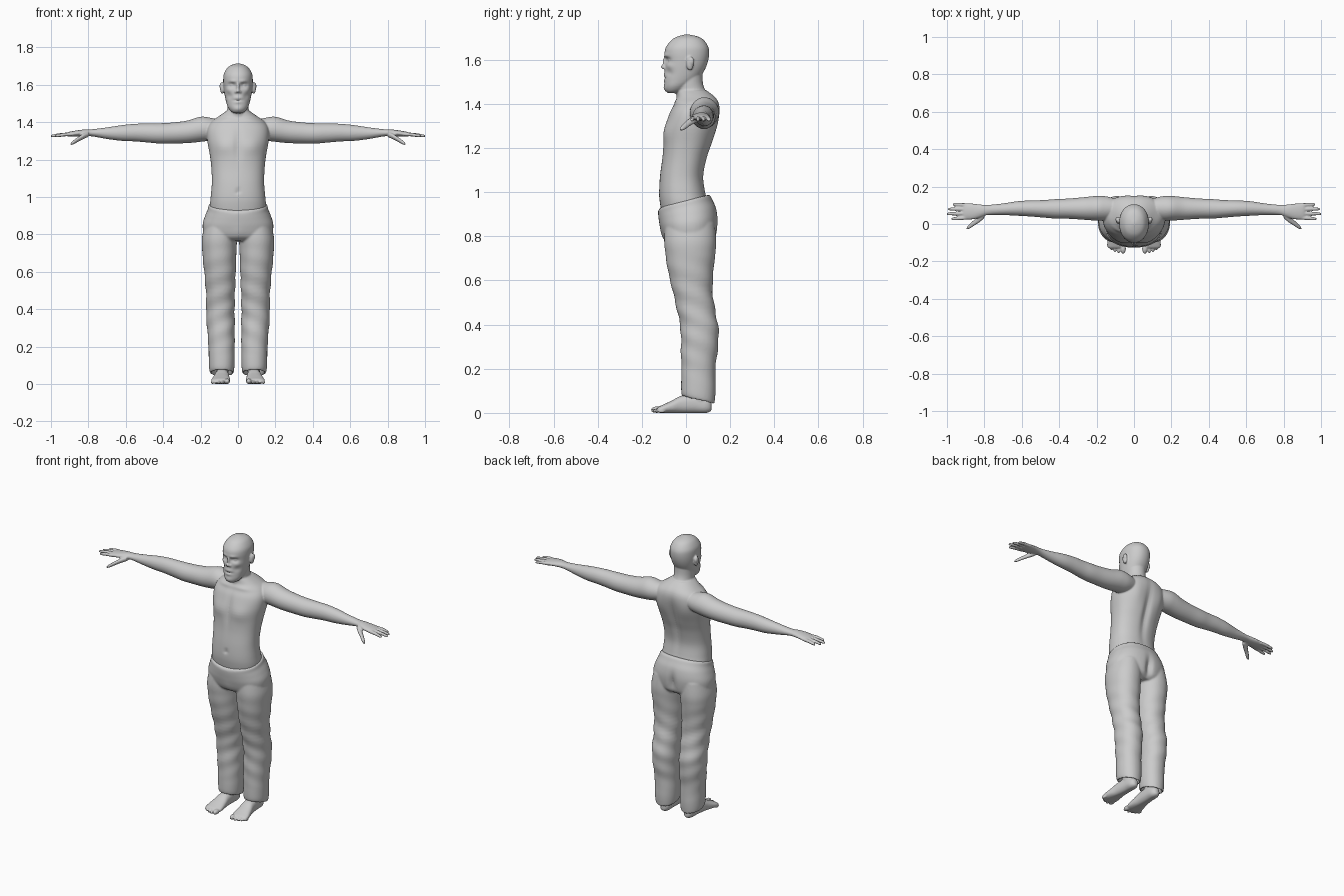
import bpy, bmesh, math
from mathutils import Vector, Matrix

ORDER = {'x': lambda t, u, v: (t, u, v),
         'y': lambda t, u, v: (u, t, v),
         'z': lambda t, u, v: (u, v, t)}


def spline(rows, sub):
    """Catmull-Rom interpolation of the section rows."""
    out = []
    for i in range(len(rows) - 1):
        a, b, c, d = (rows[max(i - 1, 0)], rows[i], rows[i + 1], rows[min(i + 2, len(rows) - 1)])
        for k in range(sub):
            s = k / sub
            out.append([0.5 * (2 * q + (r - p) * s + (2 * p - 5 * q + 4 * r - w) * s * s
                               + (3 * q - p - 3 * r + w) * s ** 3) for p, q, r, w in zip(a, b, c, d)])
    out.append(list(rows[-1]))
    return out


def loft(bm, axis, rows, n=48, sub=5, power=2.0):
    """Closed skin through rows of (t, centre u, centre v, radius u, radius v)."""
    rings = []
    for t, u, v, ru, rv in spline(rows, sub):
        ring = []
        for k in range(n):
            a = 2 * math.pi * k / n
            c, s = math.cos(a), math.sin(a)
            cu = math.copysign(abs(c) ** (2 / power), c)
            sv = math.copysign(abs(s) ** (2 / power), s)
            ring.append(bm.verts.new(ORDER[axis](t, u + ru * cu, v + rv * sv)))
        rings.append(ring)
    faces = [bm.faces.new(rings[0]), bm.faces.new(rings[-1])]
    for a, b in zip(rings, rings[1:]):
        faces += [bm.faces.new((a[k], a[(k + 1) % n], b[(k + 1) % n], b[k])) for k in range(n)]
    bmesh.ops.recalc_face_normals(bm, faces=faces)
    return [v for r in rings for v in r]


def body_loft(bm, rows, **kw):
    """Upright centred loft from rows of (z, half width, front y, back y)."""
    return loft(bm, 'z', [(z, 0, (f + b) / 2, w, (b - f) / 2) for z, w, f, b in rows], **kw)


def blob(bm, centre, radii):
    m = Matrix.Translation(centre) @ Matrix.Diagonal((*radii, 1))
    bmesh.ops.create_uvsphere(bm, u_segments=24, v_segments=16, radius=1, matrix=m)


def bump(verts, centre, radii, offset):
    """Push the surface softly around a point, on both sides."""
    for sx in ((1, -1) if centre[0] else (1,)):
        for v in verts:
            d = sum(((v.co[i] - centre[i] * (sx if i == 0 else 1)) / radii[i]) ** 2 for i in range(3))
            if d < 9:
                v.co += Vector((offset[0] * sx, offset[1], offset[2])) * math.exp(-d)


def mirror(bm):
    """Copy everything so far to the other side."""
    new = bmesh.ops.duplicate(bm, geom=bm.verts[:] + bm.edges[:] + bm.faces[:])['geom']
    for v in new:
        if isinstance(v, bmesh.types.BMVert):
            v.co.x *= -1
    bmesh.ops.reverse_faces(bm, faces=[f for f in new if isinstance(f, bmesh.types.BMFace)])


def finish(bm, name, voxel, smooth):
    """Fuse the overlapping parts into one smooth skin."""
    me = bpy.data.meshes.new(name)
    bm.to_mesh(me)
    bm.free()
    ob = bpy.data.objects.new(name, me)
    bpy.context.collection.objects.link(ob)
    r = ob.modifiers.new("fuse", 'REMESH')
    r.mode, r.voxel_size, r.use_smooth_shade = 'VOXEL', voxel, True
    s = ob.modifiers.new("soften", 'SMOOTH')
    s.factor, s.iterations = 0.5, smooth
    return ob


# ---------- upper body ----------
bm = bmesh.new()
# arm and palm
arm = loft(bm, 'x', [
    (.08, .085, 1.365, .045, .045), (.15, .084, 1.362, .064, .06), (.20, .084, 1.360, .066, .065),
    (.27, .083, 1.348, .060, .060), (.35, .082, 1.342, .054, .056), (.42, .081, 1.340, .052, .054),
    (.48, .081, 1.342, .047, .051), (.55, .083, 1.344, .043, .047), (.62, .083, 1.342, .039, .042),
    (.70, .079, 1.341, .031, .031), (.78, .075, 1.343, .027, .019), (.82, .070, 1.343, .034, .018),
    (.86, .067, 1.340, .042, .016), (.90, .067, 1.336, .043, .013), (.915, .067, 1.334, .038, .009)])
bump(arm, (.2, .08, 1.43), (.06, .06, .03), (0, 0, .004))
# fingers: base y, tip y, tip x
for y0, y1, x1 in ((.034, .027, .978), (.057, .054, 1.003), (.079, .080, .995), (.101, .105, .97)):
    L = x1 - .88
    loft(bm, 'x', [(.88 + L * s, y0 + (y1 - y0) * s, 1.336 - .011 * s * s, r, r) for s, r in
                   ((0, .009), (.4, .0098), (.65, .0092), (.88, .0082), (.97, .006), (1, .002))], n=20)
# thumb
loft(bm, 'x', [(.80, .050, 1.335, .018, .014), (.825, .030, 1.325, .020, .015), (.85, .010, 1.311, .016, .013),
               (.872, -.007, 1.297, .014, .012), (.888, -.019, 1.287, .010, .009), (.896, -.024, 1.282, .003, .003)], n=24)
# ear
blob(bm, (.084, .018, 1.582), (.012, .017, .031))
blob(bm, (.089, .024, 1.592), (.010, .014, .020))
# eyeball
blob(bm, (.031, -.069, 1.597), (.013, .012, .010))
# nostril wing
blob(bm, (.011, -.094, 1.562), (.008, .010, .008))
mirror(bm)

# torso
torso = body_loft(bm, [
    (.88, .145, -.105, .105), (.95, .150, -.118, .100), (1.00, .146, -.122, .088), (1.07, .140, -.118, .080),
    (1.15, .142, -.108, .095), (1.22, .150, -.102, .118), (1.30, .164, -.092, .140), (1.36, .165, -.074, .152),
    (1.40, .145, -.052, .150), (1.43, .105, -.040, .133), (1.46, .062, -.038, .095)], n=96, power=2.3)
bump(torso, (.075, -.09, 1.27), (.06, .05, .045), (0, -.010, 0))      # chest muscle
bump(torso, (0, -.1, 1.28), (.018, .06, .09), (0, .008, 0))           # breastbone
bump(torso, (.09, .14, 1.30), (.05, .05, .07), (0, .009, 0))          # shoulder blade
bump(torso, (0, .12, 1.20), (.022, .07, .16), (0, -.014, 0))          # spine furrow
bump(torso, (0, -.12, 1.03), (.012, .03, .012), (0, .008, 0))         # navel
bump(torso, (.085, -.05, 1.41), (.07, .03, .012), (0, -.006, .002))   # collar bone
# neck
body_loft(bm, [(1.38, .075, -.04, .125), (1.42, .066, -.042, .115), (1.46, .058, -.044, .088),
               (1.50, .057, -.045, .076), (1.57, .058, -.03, .076)])
# head
head = body_loft(bm, [
    (1.448, .020, -.080, -.045), (1.458, .038, -.091, -.015), (1.48, .054, -.097, .015), (1.51, .064, -.097, .056),
    (1.55, .072, -.096, .083), (1.59, .077, -.094, .099), (1.63, .079, -.097, .105), (1.66, .075, -.089, .100),
    (1.69, .057, -.064, .079), (1.705, .036, -.037, .052), (1.714, .008, -.004, .012)], n=96, sub=8, power=2.15)
bump(head, (.032, -.088, 1.598), (.019, .04, .013), (0, .014, 0))     # eye socket
bump(head, (.028, -.09, 1.618), (.022, .03, .008), (0, -.006, 0))     # brow
bump(head, (.05, -.075, 1.572), (.018, .03, .014), (.002, -.004, 0))  # cheek bone
bump(head, (.045, -.075, 1.54), (.018, .03, .016), (-.003, .004, 0))  # cheek hollow
bump(head, (0, -.1, 1.516), (.026, .03, .004), (0, .006, 0))          # mouth
bump(head, (0, -.1, 1.506), (.02, .03, .006), (0, -.005, 0))          # lower lip
bump(head, (0, -.1, 1.530), (.028, .03, .009), (0, -.005, 0))         # moustache
bump(head, (0, -.1, 1.470), (.026, .03, .014), (0, -.006, 0))         # beard
# nose
blob(bm, (0, -.102, 1.567), (.011, .012, .010))
blob(bm, (0, -.094, 1.588), (.008, .012, .027))
finish(bm, "upper_body", .0045, 3)

# ---------- trousers ----------
bm = bmesh.new()
leg = loft(bm, 'z', [
    (.11, .086, .056, .044, .050), (.07, .086, .056, .052, .062), (.057, .086, .056, .060, .071),
    (.075, .087, .055, .066, .076), (.12, .087, .056, .069, .078), (.20, .088, .056, .070, .077),
    (.28, .091, .060, .073, .083), (.37, .094, .062, .076, .086), (.45, .094, .049, .076, .086),
    (.55, .095, .030, .081, .090), (.65, .098, .021, .088, .104), (.72, .100, .020, .092, .113),
    (.78, .099, .019, .094, .118), (.86, .092, .018, .085, .112)], power=2.15)
# slanted hem and soft cloth folds
for v in leg:
    low = max(0, 1 - max(v.co.z - .05, 0) / .15)
    a = math.atan2(v.co.y - .05, v.co.x - .09)
    if .13 < v.co.z < .75:
        f = .0025 * math.sin(v.co.z * 62 + 2 * a) * math.sin((v.co.z - .13) / .62 * math.pi)
        v.co.x += f * math.cos(a)
        v.co.y += f * math.sin(a)
    v.co.z -= .25 * low * (v.co.y - .055)
mirror(bm)
# hips with dipping waistband
hips = body_loft(bm, [
    (.765, .13, -.07, .11), (.79, .178, -.100, .134), (.85, .189, -.116, .145), (.90, .175, -.123, .138),
    (.935, .161, -.126, .121), (.955, .157, -.126, .111), (.962, .152, -.121, .105)], n=96, power=2.25)
for v in hips:
    w = min(max((v.co.z - .8) / .15, 0), 1)
    v.co.z += w * (.25 * v.co.y - .008 * math.exp(-(v.co.x / .07) ** 2) * (v.co.y < 0))
bump(hips, (0, .14, .83), (.02, .06, .06), (0, -.020, 0))   # seat cleft
bump(hips, (0, -.11, .80), (.035, .05, .04), (0, -.004, 0))  # fly
finish(bm, "trousers", .006, 4)

# ---------- feet ----------
bm = bmesh.new()
loft(bm, 'y', [
    (.116, .082, .028, .008, .014), (.108, .082, .030, .021, .025), (.085, .082, .034, .031, .035),
    (.04, .083, .042, .034, .043), (-.02, .086, .038, .038, .040), (-.06, .089, .028, .045, .030),
    (-.10, .092, .019, .051, .020), (-.122, .094, .015, .047, .014), (-.13, .094, .014, .038, .008)],
     power=2.3)
# ankle
loft(bm, 'z', [(.03, .083, .06, .030, .042), (.08, .084, .055, .034, .048),
               (.12, .085, .056, .034, .042), (.18, .086, .058, .036, .042)])
# toes
for x, y, r, l in ((.058, -.132, .0145, .027), (.082, -.134, .0095, .024), (.102, -.129, .009, .022),
                   (.120, -.121, .0085, .020), (.136, -.111, .008, .018)):
    blob(bm, (x, y, r), (r, l, r))
for v in bm.verts:
    v.co.z = max(v.co.z, 0)
mirror(bm)
finish(bm, "feet", .004, 2)
